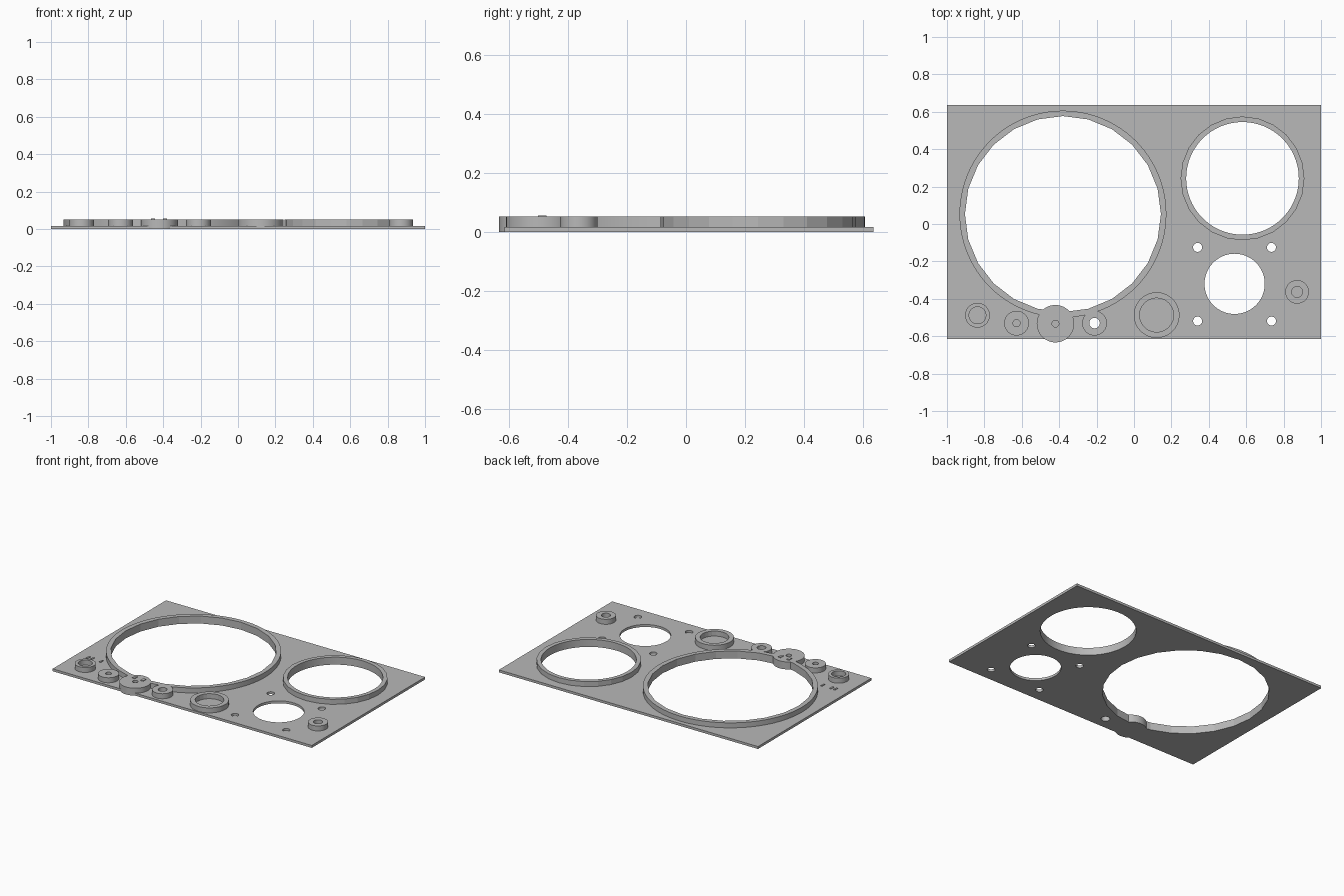
import bpy, bmesh, math
from mathutils import Matrix, Vector

if "Cube" in bpy.data.objects:
    bpy.data.objects.remove(bpy.data.objects["Cube"], do_unlink=True)

PLATE, TOP = 0.017, 0.052      # top of the plate, top of the raised parts
FINE, COARSE = 96, 24          # smooth rims and visibly faceted rims

grey = bpy.data.materials.new("panel grey")
grey.use_nodes = True
grey.diffuse_color = (0.48, 0.48, 0.48, 1)
grey.node_tree.nodes["Principled BSDF"].inputs["Base Color"].default_value = grey.diffuse_color


def finish(name, bm):
    bmesh.ops.recalc_face_normals(bm, faces=bm.faces)
    mesh = bpy.data.meshes.new(name)
    bm.to_mesh(mesh)
    bm.free()
    mesh.materials.append(grey)
    obj = bpy.data.objects.new(name, mesh)
    bpy.context.collection.objects.link(obj)
    return obj


def smooth(obj):
    bpy.ops.object.select_all(action="DESELECT")
    obj.select_set(True)
    bpy.context.view_layer.objects.active = obj
    bpy.ops.object.shade_smooth_by_angle(angle=math.radians(10))


def add_disc(bm, x, y, r, z0, z1, sides=FINE):
    bmesh.ops.create_cone(bm, cap_ends=True, segments=sides, radius1=r, radius2=r,
                          depth=z1 - z0, matrix=Matrix.Translation((x, y, (z0 + z1) / 2)))


def add_box(bm, centre, size):
    bmesh.ops.create_cube(bm, size=1, matrix=Matrix.Translation(centre)
                          @ Matrix.Diagonal(Vector(size)).to_4x4())


def ring(name, x, y, outer, inner, outer_sides=FINE, inner_sides=FINE):
    """Raised collar: walls outside and inside, open rim bridged by matching fine points."""
    def loop(r, sides, z):
        step = math.tau / sides
        points = []
        for i in range(FINE):
            a = math.tau * i / FINE
            # points along the chords of the coarser polygon
            off = a % step - step / 2 if sides != FINE else 0
            reach = r * math.cos(step / 2) / math.cos(off) if sides != FINE else r
            points.append(bm.verts.new((x + reach * math.cos(a), y + reach * math.sin(a), z)))
        return points

    bm = bmesh.new()
    loops = [loop(outer, outer_sides, PLATE), loop(outer, outer_sides, TOP),
             loop(inner, inner_sides, TOP), loop(inner, inner_sides, PLATE)]
    for k in range(4):
        a, b = loops[k], loops[(k + 1) % 4]
        for i in range(FINE):
            j = (i + 1) % FINE
            bm.faces.new((a[i], a[j], b[j], b[i]))
    smooth(finish(name, bm))


BIG = (-0.38, 0.053)
SMALL = (0.58, 0.244)
KNOB = (-0.42, -0.533)
THROUGH = (-0.211, -0.53)

# Flat plate with every through opening
bm = bmesh.new()
add_box(bm, (0, 0.01, PLATE / 2), (2, 1.25, PLATE))
plate = finish("base_plate", bm)

bm = bmesh.new()
add_disc(bm, *BIG, 0.524, -0.1, 0.1, COARSE)
add_disc(bm, *SMALL, 0.301, -0.1, 0.1)
add_disc(bm, 0.538, -0.32, 0.161, -0.1, 0.1)
add_disc(bm, *THROUGH, 0.028, -0.1, 0.1)
for x in (0.34, 0.735):
    for y in (-0.125, -0.519):
        add_disc(bm, x, y, 0.024, -0.1, 0.1)
cutter = finish("opening_cutter", bm)
cutter.hide_render = True
cut = plate.modifiers.new("openings", "BOOLEAN")
cut.operation = "DIFFERENCE"
cut.solver = "EXACT"
cut.object = cutter
bpy.context.view_layer.objects.active = plate
bpy.ops.object.modifier_apply(modifier=cut.name)
bpy.data.objects.remove(cutter, do_unlink=True)
smooth(plate)

# Collars around the two large openings
ring("large_collar", *BIG, 0.553, 0.524, inner_sides=COARSE)
ring("small_collar", *SMALL, 0.331, 0.301, outer_sides=COARSE)

# Bosses along the front edge and at the right
ring("left_end_boss", -0.837, -0.488, 0.066, 0.045)
ring("pin_boss", -0.628, -0.53, 0.066, 0.019)
ring("through_boss", *THROUGH, 0.066, 0.028)
ring("wide_boss", 0.121, -0.487, 0.122, 0.091, inner_sides=COARSE)
ring("side_boss", 0.872, -0.363, 0.063, 0.029)

# Overhanging boss with a full-depth base
ring("overhang_boss", *KNOB, 0.1, 0.018)
bm = bmesh.new()
add_disc(bm, *KNOB, 0.1, 0, PLATE)
smooth(finish("overhang_boss_base", bm))

# Small raised tick marks
bm = bmesh.new()
for x in (-0.455, -0.39):
    add_box(bm, (x, -0.487, TOP + 0.002), (0.02, 0.03, 0.005))
for x in (-0.91, -0.88, -0.81):
    add_box(bm, (x, -0.35, PLATE + 0.002), (0.012, 0.03, 0.005))
finish("tick_marks", bm)
